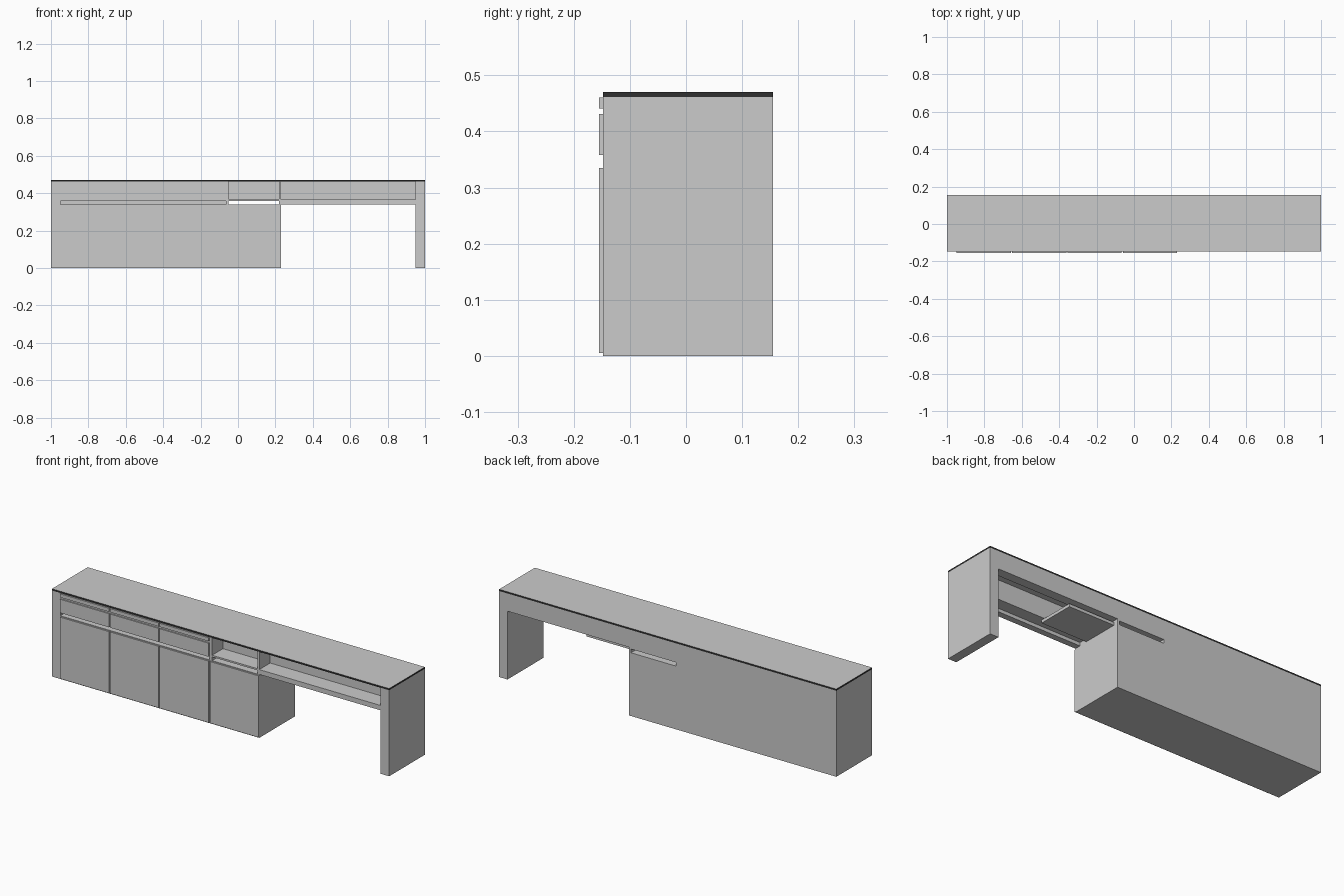
import bpy

if "Cube" in bpy.data.objects:
    bpy.data.objects.remove(bpy.data.objects["Cube"])

FRONT, BACK = -0.148, 0.155      # carcass depth
TOP = 0.461                      # underside of the worktop
FACE = -0.155                    # outer plane of doors and drawer fronts
WALL = -0.05                     # back wall of the shallow open niches


def box(name, x, y, z):
    """Axis-aligned box from (min, max) pairs."""
    bpy.ops.mesh.primitive_cube_add(size=1, location=[sum(r) / 2 for r in (x, y, z)])
    ob = bpy.context.object
    ob.name = name
    ob.scale = [r[1] - r[0] for r in (x, y, z)]
    bpy.ops.object.transform_apply(location=False, rotation=False, scale=True)
    return ob


# Worktop with a dark edge band
top = box("worktop", (-1, 1), (FRONT, BACK), (TOP, 0.47))
for label, col in (("worktop_grey", (0.6, 0.6, 0.6, 1)), ("edge_dark", (0.03, 0.03, 0.03, 1))):
    mat = bpy.data.materials.new(label)
    mat.diffuse_color = col
    mat.use_nodes = True
    mat.node_tree.nodes["Principled BSDF"].inputs["Base Color"].default_value = mat.diffuse_color
    top.data.materials.append(mat)
for f in top.data.polygons:
    f.material_index = 0 if abs(f.normal.z) > 0.5 else 1

# End panels
for side, x in (("left", (-1, -0.95)), ("right", (0.95, 1))):
    box(side + "_end_panel", x, (FRONT, BACK), (0, TOP))

# Cabinet carcass: lower body, drawer body and the back of the finger recess
box("lower_carcass", (-0.95, 0.23), (FRONT, BACK), (0, 0.339))
box("drawer_carcass", (-0.95, -0.05), (FRONT, BACK), (0.358, TOP))
box("recess_back", (-0.95, -0.05), (-0.10, BACK), (0.339, 0.358))
box("recess_divider", (-0.065, -0.05), (FRONT, -0.10), (0.339, 0.358))

# Doors, drawer fronts and the narrow rail above them
columns = [(-0.948, -0.657), (-0.652, -0.362), (-0.356, -0.066), (-0.059, 0.23)]
for i, x in enumerate(columns, 1):
    box(f"door_{i}", x, (FACE, FRONT), (0.005, 0.335))
    if i < 4:
        box(f"drawer_front_{i}", x, (FACE, FRONT), (0.358, 0.431))
        box(f"top_rail_{i}", x, (FACE, FRONT), (0.441, TOP - 0.001))

# Open niche above the fourth door, with a through slot below its shelf
box("niche_side", (0.218, 0.23), (FRONT, BACK), (0.339, TOP))
box("niche_shelf", (-0.05, 0.218), (FRONT, BACK), (0.359, 0.368))
box("niche_back_wall", (-0.05, 0.218), (WALL - 0.006, WALL), (0.368, TOP))
box("niche_back_panel", (-0.05, 0.218), (BACK - 0.01, BACK), (0.368, TOP))

# Desk span: front tray, its back wall, front rail and rear apron
span = (0.23, 0.95)
box("desk_tray_floor", span, (FRONT, WALL), (0.358, 0.366))
box("desk_tray_back", span, (WALL - 0.006, WALL), (0.366, TOP))
box("desk_front_rail", span, (FRONT, -0.115), (0.34, 0.358))
box("desk_rear_apron", span, (0.105, BACK), (0.366, TOP))

# Shallow box hung under the desk beside the cabinet
box("under_desk_box", (0.23, 0.50), (-0.07, 0.13), (0.342, 0.358))
